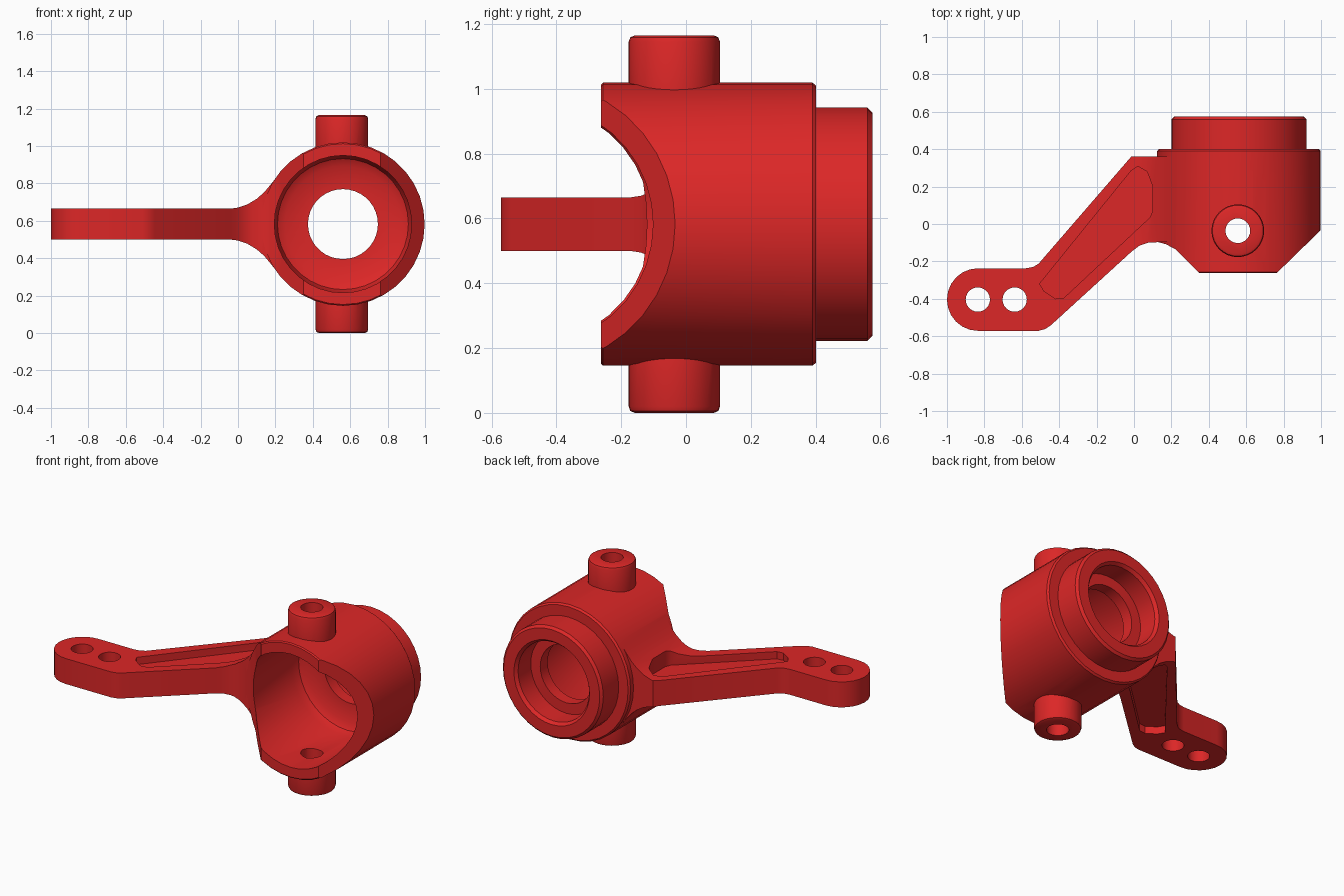
import bpy, bmesh
from math import cos, sin, pi, radians
from mathutils import Matrix, Vector

if "Cube" in bpy.data.objects:
    bpy.data.objects.remove(bpy.data.objects["Cube"])

CX, CZ = 0.561, 0.5825          # hub axis (along y)
PIN = (0.555, -0.036)           # king pin axis (along z)


def finish(name, bm):
    bmesh.ops.remove_doubles(bm, verts=bm.verts, dist=1e-5)
    bmesh.ops.recalc_face_normals(bm, faces=bm.faces)
    me = bpy.data.meshes.new(name)
    bm.to_mesh(me)
    bm.free()
    ob = bpy.data.objects.new(name, me)
    bpy.context.collection.objects.link(ob)
    return ob


def lathe(name, profile, place, segs):
    """Solid of revolution: (radius, height) profile, placed by place(x, y, h)."""
    bm = bmesh.new()
    rings = [[bm.verts.new(place(r * cos(2 * pi * i / segs), r * sin(2 * pi * i / segs), h))
              for i in range(segs)] for r, h in profile]
    for a, b in zip(rings, rings[1:]):
        for i in range(segs):
            j = (i + 1) % segs
            bm.faces.new((a[i], a[j], b[j], b[i]))
    bm.faces.new(rings[0])
    bm.faces.new(rings[-1])
    return finish(name, bm)


def along_y(a, b, h):
    return (CX + a, h, CZ + b)


def along_z(cx, cy):
    return lambda a, b, h: (cx + a, cy + b, h)


def prism(name, pts, lo, hi, axis='z'):
    """Extrude an outline along z (xy points) or y (xz points)."""
    bm = bmesh.new()
    put = (lambda p, h: (p[0], p[1], h)) if axis == 'z' else (lambda p, h: (p[0], h, p[1]))
    a = [bm.verts.new(put(p, lo)) for p in pts]
    b = [bm.verts.new(put(p, hi)) for p in pts]
    bm.faces.new(a)
    bm.faces.new(b)
    for i in range(len(pts)):
        j = (i + 1) % len(pts)
        bm.faces.new((a[i], a[j], b[j], b[i]))
    return finish(name, bm)


def combine(target, tool, op):
    mod = target.modifiers.new(op, 'BOOLEAN')
    mod.operation, mod.solver, mod.object = op, 'EXACT', tool
    dg = bpy.context.evaluated_depsgraph_get()
    me = bpy.data.meshes.new_from_object(target.evaluated_get(dg))
    target.modifiers.clear()
    target.data = me
    bpy.data.objects.remove(tool)


# Hub barrel with the smaller rear collar
hub = lathe("steering_knuckle", [(0.43, -0.263), (0.437, -0.256), (0.437, 0.39), (0.427, 0.402),
                                 (0.36, 0.402), (0.36, 0.56), (0.345, 0.575)], along_y, 36)

# Angled front corners of the barrel
combine(hub, prism("right_corner_cut", [(0.745, -0.28), (1.1, 0.066), (1.1, -0.28)], -0.2, 1.4),
        'DIFFERENCE')
combine(hub, prism("left_corner_cut", [(0.367, -0.28), (0.22, -0.134), (0.17, -0.108),
                                       (0.13, -0.097), (0, -0.097), (0, -0.28)], -0.2, 1.4),
        'DIFFERENCE')

# Upper and lower pivot pins
combine(hub, lathe("pivot_pins", [(0.122, 0), (0.136, 0.006), (0.141, 0.02), (0.141, 1.145),
                                  (0.136, 1.159), (0.122, 1.165)], along_z(*PIN), 32), 'UNION')

# Steering arm: plan outline intersected with a flared front profile
end = [(-0.835 - 0.165 * sin(pi * i / 12), -0.404 + 0.167 * cos(pi * i / 12)) for i in range(13)]
arm = prism("steering_arm", end + [
    (-0.51, -0.571), (-0.475, -0.562), (-0.445, -0.542), (-0.01, -0.145), (0.03, -0.115),
    (0.075, -0.1), (0.13, -0.097), (0.26, -0.09), (0.26, 0.36), (-0.015, 0.36),
    (-0.51, -0.212), (-0.54, -0.23), (-0.58, -0.237)], 0.2, 1.0)
upper = [(-1.1, 0.0825), (-0.04, 0.0825), (0.0, 0.088), (0.05, 0.105), (0.1, 0.135),
         (0.14, 0.17), (0.175, 0.212), (0.205, 0.25), (0.255, 0.25)]
profile = [(x, CZ + z) for x, z in upper] + [(x, CZ - z) for x, z in reversed(upper)]
combine(arm, prism("flare_profile", profile, -0.8, 0.8, 'y'), 'INTERSECT')

# Pockets above and below the arm, and the two link holes
pocket = [(-0.505, -0.32), (-0.48, -0.36), (-0.42, -0.4), (-0.375, -0.395), (0.085, 0.035),
          (0.1, 0.07), (0.1, 0.2), (0.07, 0.28), (0.02, 0.308), (-0.015, 0.285)]
for lo, hi in ((CZ + 0.035, 1.1), (0.1, CZ - 0.035)):
    combine(arm, prism("arm_pocket", pocket, lo, hi), 'DIFFERENCE')
for x in (-0.835, -0.638):
    combine(arm, lathe("link_hole", [(0.065, 0.3), (0.065, 0.9)], along_z(x, -0.404), 24),
            'DIFFERENCE')
combine(hub, arm, 'UNION')

# Front cavity, through hole and rear bearing seat
combine(hub, lathe("bore", [(0.367, -0.4), (0.367, 0.27), (0.35, 0.32), (0.31, 0.345),
                            (0.187, 0.35), (0.187, 0.425), (0.255, 0.425), (0.255, 0.555),
                            (0.275, 0.58), (0.275, 0.7)], along_y, 36), 'DIFFERENCE')

# Vertical hole through both pivot pins
combine(hub, lathe("pivot_hole", [(0.066, -0.2), (0.066, 1.4)], along_z(*PIN), 24), 'DIFFERENCE')

red = bpy.data.materials.new("red")
red.diffuse_color = (0.72, 0.02, 0.02, 1)
red.use_nodes = True
red.node_tree.nodes["Principled BSDF"].inputs["Base Color"].default_value = red.diffuse_color
hub.data.materials.clear()
hub.data.materials.append(red)
bpy.ops.object.select_all(action='DESELECT')
hub.select_set(True)
bpy.context.view_layer.objects.active = hub
bpy.ops.object.shade_smooth_by_angle(angle=radians(35))
